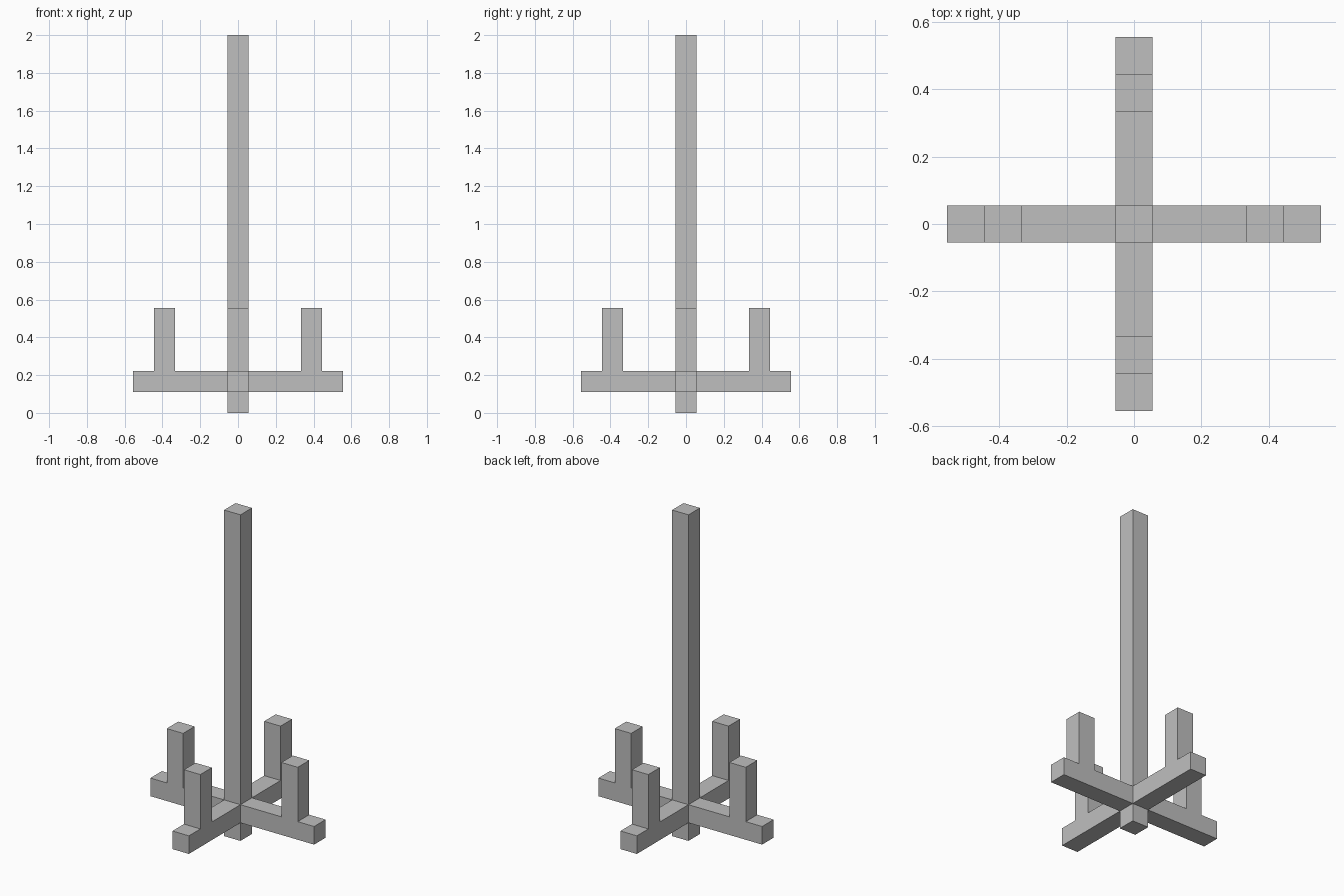
import bpy
from math import cos, sin, pi

cube = bpy.data.objects.get("Cube")
if cube:
    bpy.data.objects.remove(cube, do_unlink=True)

U = 2 / 18  # beam thickness; every length is a multiple of it

grey = bpy.data.materials.new("plain_grey")
grey.use_nodes = True
colour = (0.52, 0.52, 0.52, 1)
grey.diffuse_color = colour
grey.node_tree.nodes["Principled BSDF"].inputs["Base Color"].default_value = colour


def beam(name, centre, size):
    """Add a square-edged beam, measured in beam thicknesses."""
    bpy.ops.mesh.primitive_cube_add(size=1, location=[c * U for c in centre])
    obj = bpy.context.object
    obj.name = name
    obj.scale = [s * U for s in size]
    bpy.ops.object.transform_apply(location=False, rotation=False, scale=True)
    obj.data.materials.append(grey)
    return obj


# Tall central pole
beam("central_pole", (0, 0, 9), (1, 1, 18))

# Four arms, each with an upright peg near its outer end
for i, side in enumerate(("left", "back", "right", "front")):
    dx, dy = round(cos(i * pi / 2)), round(sin(i * pi / 2))
    length = 4.5
    mid = 0.5 + length / 2
    size = (length, 1, 1) if dx else (1, length, 1)
    beam(side + "_arm", (dx * mid, dy * mid, 1.5), size)
    beam(side + "_peg", (dx * 3.5, dy * 3.5, 3.5), (1, 1, 3))
